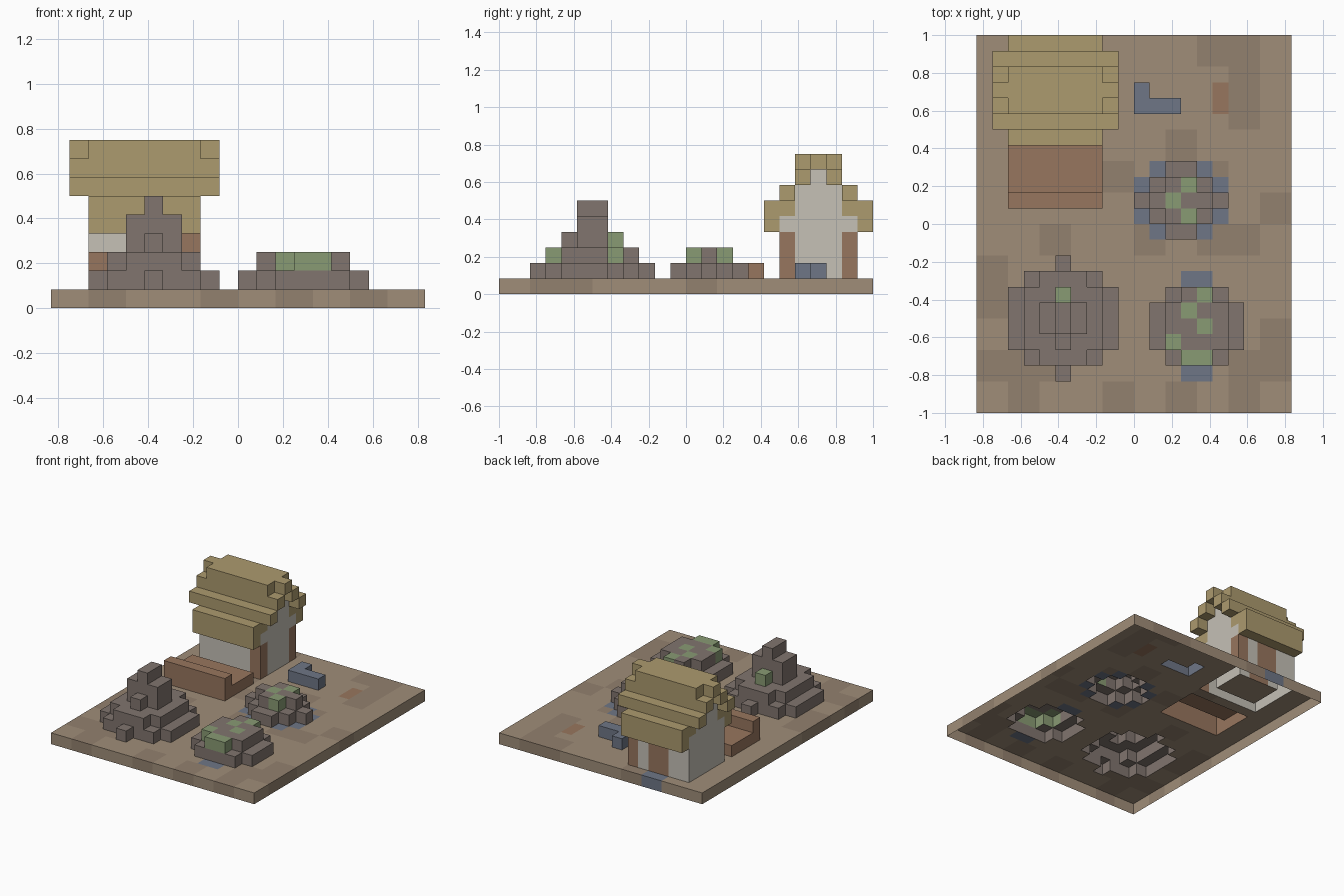
import bpy, bmesh, random

if "Cube" in bpy.data.objects:
    bpy.data.objects.remove(bpy.data.objects["Cube"])

U = 1 / 12                      # one block
OX, OY = -10 * U, -1.0          # corner of the block grid
random.seed(4)


def material(name, rgb):
    m = bpy.data.materials.new(name)
    m.diffuse_color = [c ** 2.2 for c in rgb] + [1]
    m.use_nodes = True
    m.node_tree.nodes["Principled BSDF"].inputs["Base Color"].default_value = m.diffuse_color
    return m


MATS = {n: material(n, c) for n, c in {
    "earth": (.62, .55, .47), "earth_dark": (.57, .50, .43), "slate": (.43, .46, .52),
    "rubble": (.50, .455, .43), "moss": (.53, .60, .45), "plaster": (.77, .75, .71),
    "timber": (.59, .46, .37), "thatch": (.67, .60, .43)}.items()}

parts = {}


def box(part, mat, xs, ys, zs):
    """Fill inclusive block ranges of a part with a material."""
    d = parts.setdefault(part, {})
    for i in range(xs[0], xs[1] + 1):
        for j in range(ys[0], ys[1] + 1):
            for k in range(zs[0], zs[1] + 1):
                d[i, j, k] = mat


def tint(part, mat, cells):
    for c in cells:
        parts[part][c] = mat


# Ground slab with patchy 2x2 paving
for i in range(0, 20, 2):
    for j in range(0, 24, 2):
        mat = "earth_dark" if random.random() < .2 else "earth"
        box("ground", mat, (i, i + 1), (j, j + 1), (0, 0))
for i in (11, 14):
    tint("ground", "slate", [(i, 11, 0), (i, 15, 0)])
for i in (10, 15):
    tint("ground", "slate", [(i, 12, 0), (i, 14, 0)])
for i in (13, 14):
    tint("ground", "slate", [(i, 2, 0), (i, 8, 0)])
tint("ground", "slate", [(4, 23, 0), (5, 23, 0)])
tint("ground", "timber", [(15, 19, 0), (15, 20, 0)])

# Hollow hut: long walls, gable walls, corner posts, back door
for j in (18, 22):
    box("hut_walls", "plaster", (2, 7), (j, j), (1, 4))
    box("hut_walls", "timber", (7, 7), (j, j), (1, 3))
for i in (2, 7):
    box("hut_walls", "plaster", (i, i), (19, 21), (1, 6))
    box("hut_walls", "plaster", (i, i), (20, 20), (7, 7))
box("hut_walls", "timber", (4, 5), (22, 22), (1, 3))

# Stepped roof, mirrored about the ridge row
for s in (-1, 1):
    for off, xs, zs in ((3, (2, 7), (4, 5)), (2, (2, 7), (5, 5)), (2, (1, 8), (6, 6)),
                        (1, (1, 8), (7, 7)), (1, (2, 7), (8, 8))):
        j = 20 + s * off
        box("hut_roof", "thatch", xs, (j, j), zs)
box("hut_roof", "thatch", (1, 8), (20, 20), (8, 8))

# Timber bench in front of the hut
box("bench", "timber", (2, 7), (13, 16), (1, 1))
box("bench", "timber", (2, 7), (13, 13), (2, 2))

# L-shaped slate kerb
box("kerb", "slate", (10, 12), (19, 19), (1, 1))
box("kerb", "slate", (10, 10), (20, 20), (1, 1))

# Tall rubble heap
for xs, ys, k in (((2, 8), (4, 7), 1), ((3, 7), (3, 8), 1), ((5, 5), (2, 9), 1),
                  ((3, 7), (4, 7), 2), ((4, 6), (3, 8), 2), ((4, 6), (5, 6), 3),
                  ((5, 5), (4, 7), 3), ((4, 6), (5, 6), 4), ((5, 5), (5, 6), 5)):
    box("tall_heap", "rubble", xs, ys, (k, k))
tint("tall_heap", "moss", [(5, 7, 3)])

# Small mossy heap
for xs, ys, k in (((12, 13), (11, 15), 1), ((11, 14), (12, 14), 1), ((10, 15), (13, 13), 1),
                  ((12, 13), (12, 14), 2), ((11, 14), (13, 13), 2)):
    box("small_heap", "rubble", xs, ys, (k, k))
tint("small_heap", "moss", [(13, 14, 2), (12, 13, 2), (13, 12, 2)])

# Front mossy heap
for xs, ys, k in (((12, 15), (3, 7), 1), ((11, 16), (4, 6), 1),
                  ((13, 14), (3, 7), 2), ((12, 15), (4, 6), 2)):
    box("front_heap", "rubble", xs, ys, (k, k))
tint("front_heap", "moss", [(13, 3, 2), (14, 3, 2), (12, 4, 2), (14, 5, 2), (13, 6, 2), (14, 7, 2)])

solid = {c for d in parts.values() for c in d}
# Face direction and its four corners, counter-clockwise from outside
FACES = {(1, 0, 0): ((1, 0, 0), (1, 1, 0), (1, 1, 1), (1, 0, 1)),
         (-1, 0, 0): ((0, 0, 0), (0, 0, 1), (0, 1, 1), (0, 1, 0)),
         (0, 1, 0): ((0, 1, 0), (0, 1, 1), (1, 1, 1), (1, 1, 0)),
         (0, -1, 0): ((0, 0, 0), (1, 0, 0), (1, 0, 1), (0, 0, 1)),
         (0, 0, 1): ((0, 0, 1), (1, 0, 1), (1, 1, 1), (0, 1, 1)),
         (0, 0, -1): ((0, 0, 0), (0, 1, 0), (1, 1, 0), (1, 0, 0))}


def build(name, cells):
    """Skin a part: only faces not touching another block; slab is open below."""
    bm, verts = bmesh.new(), {}
    used = sorted(set(cells.values()))

    def vert(p):
        if p not in verts:
            verts[p] = bm.verts.new((OX + p[0] * U, OY + p[1] * U, p[2] * U))
        return verts[p]

    for c, mat in cells.items():
        for d, corners in FACES.items():
            n = tuple(a + b for a, b in zip(c, d))
            if n in solid or n[2] < 0:
                continue
            f = bm.faces.new([vert(tuple(a + b for a, b in zip(c, q))) for q in corners])
            f.material_index = used.index(mat)
    me = bpy.data.meshes.new(name)
    bm.to_mesh(me)
    bm.free()
    for m in used:
        me.materials.append(MATS[m])
    bpy.context.collection.objects.link(bpy.data.objects.new(name, me))


for name, cells in parts.items():
    build(name, cells)
